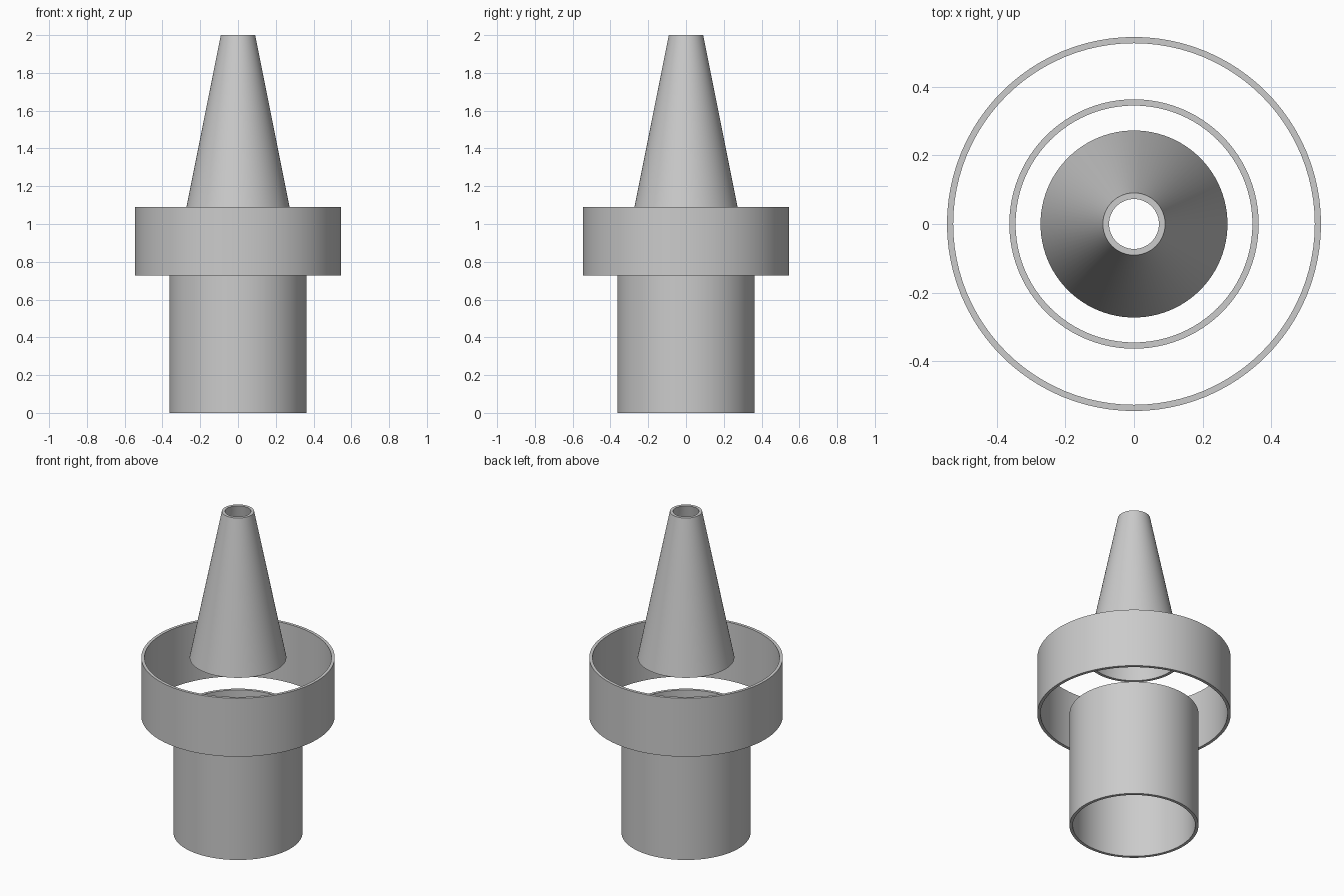
import bpy
import math

if "Cube" in bpy.data.objects:
    bpy.data.objects.remove(bpy.data.objects["Cube"], do_unlink=True)

U = 1 / 11          # design unit: the model is 22 units tall
WALL = 0.2 * U
SIDES = 96

grey = bpy.data.materials.new("plain grey")
grey.use_nodes = True
colour = (0.6, 0.6, 0.6, 1)
grey.diffuse_color = colour
grey.node_tree.nodes["Principled BSDF"].inputs["Base Color"].default_value = colour


def shell(name, r_low, r_high, z_low, z_high):
    """Open-ended hollow tube or cone, made by turning its wall section."""
    section = [(r_low, z_low), (r_high, z_high),
               (r_high - WALL, z_high), (r_low - WALL, z_low)]
    verts, faces = [], []
    n = len(section)
    for i in range(SIDES):
        a = math.tau * i / SIDES
        verts += [(r * math.cos(a), r * math.sin(a), z) for r, z in section]
        j = (i + 1) % SIDES
        for k in range(n):
            m = (k + 1) % n
            faces.append((i * n + k, j * n + k, j * n + m, i * n + m))
    mesh = bpy.data.meshes.new(name)
    mesh.from_pydata(verts, [], faces)
    mesh.materials.append(grey)
    obj = bpy.data.objects.new(name, mesh)
    bpy.context.collection.objects.link(obj)
    bpy.ops.object.select_all(action="DESELECT")
    obj.select_set(True)
    bpy.context.view_layer.objects.active = obj
    bpy.ops.object.shade_smooth_by_angle(angle=math.radians(30))
    return obj


# Lower tube, wide middle ring and tapered nozzle, stacked with open ends
shell("lower_tube", 4 * U, 4 * U, 0, 8 * U)
shell("middle_ring", 6 * U, 6 * U, 8 * U, 12 * U)
shell("tapered_nozzle", 3 * U, 1 * U, 12 * U, 22 * U)
